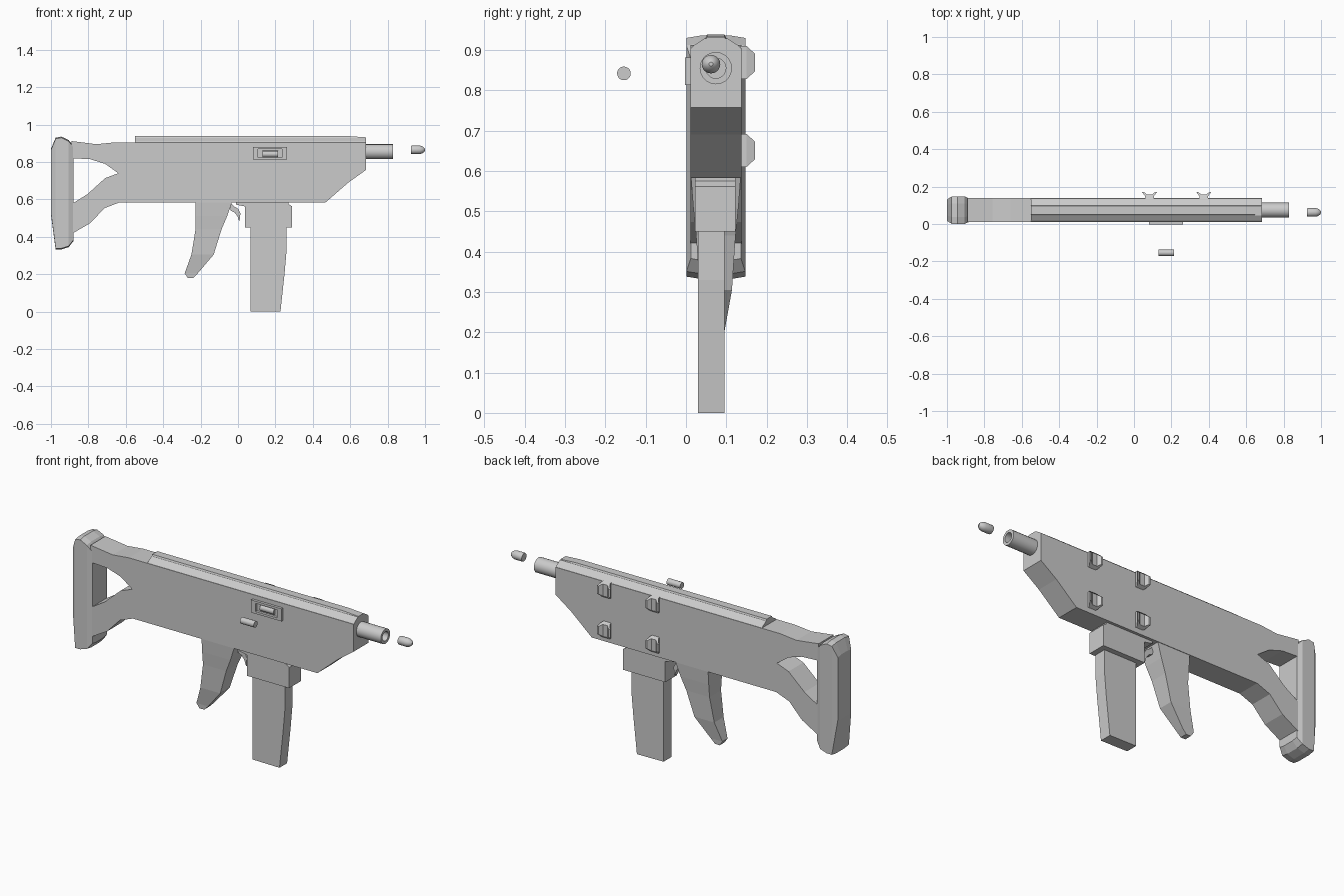
import bpy, bmesh
from math import cos, sin, pi
from mathutils import Vector

MID = 0.074  # centre line of the body in y


def finish(name, bm, smooth=False):
    bmesh.ops.recalc_face_normals(bm, faces=bm.faces)
    me = bpy.data.meshes.new(name)
    bm.to_mesh(me)
    bm.free()
    ob = bpy.data.objects.new(name, me)
    bpy.context.collection.objects.link(ob)
    if smooth:
        bpy.context.view_layer.objects.active = ob
        ob.select_set(True)
        bpy.ops.object.shade_smooth_by_angle(angle=0.6)
        ob.select_set(False)
    return ob


def loft(name, rings, closed=False, smooth=False):
    """Bridge successive rings of points; cap the ends or join them up."""
    bm = bmesh.new()
    vs = [[bm.verts.new(p) for p in r] for r in rings]
    n = len(vs[0])
    pairs = list(zip(vs, vs[1:])) + ([(vs[-1], vs[0])] if closed else [])
    for a, b in pairs:
        for i in range(n):
            j = (i + 1) % n
            bm.faces.new((a[i], a[j], b[j], b[i]))
    if not closed:
        bm.faces.new(vs[0])
        bm.faces.new(vs[-1])
    return finish(name, bm, smooth)


def plate(name, outline, y0, y1):
    """Side outline (x, z) extruded in y."""
    return loft(name, [[(x, y, z) for x, z in outline] for y in (y0, y1)])


def lathe(name, profile, y, z, closed=False, n=20):
    """Turn (x, radius) about an axis along x."""
    return loft(name, [[(x, y + r * cos(2 * pi * i / n), z + r * sin(2 * pi * i / n))
                        for i in range(n)] for x, r in profile], closed, True)


# Receiver with the open stock arms
plate("receiver", [
    (0.684, 0.905), (0.684, 0.757), (0.59, 0.69), (0.467, 0.583), (-0.636, 0.583),
    (-0.714, 0.553), (-0.79, 0.473), (-0.89, 0.415), (-0.89, 0.575), (-0.805, 0.628),
    (-0.71, 0.714), (-0.64, 0.74), (-0.71, 0.79), (-0.79, 0.815), (-0.89, 0.82),
    (-0.89, 0.912), (-0.757, 0.895), (-0.66, 0.905)], 0.011, 0.138)

# Top rail and its raised rib
rail = [(0.011, 0.903), (0.020, 0.912), (0.046, 0.929), (0.102, 0.929), (0.129, 0.912), (0.138, 0.903)]
loft("top_rail", [[(x, y, z) for y, z in rail] for x in (-0.55, 0.684)])
rib = [(0.046, 0.925), (0.052, 0.938), (0.096, 0.938), (0.102, 0.925)]
loft("rail_rib", [[(x, y, z - d) for y, z in rib] for x, d in ((-0.55, 0), (0.595, 0), (0.684, 0.006))])

# Butt pad: chamfered sections along x
pad = [(-1, 0.52, 0.87, 0.057), (-0.975, 0.332, 0.93, 0.073), (-0.945, 0.332, 0.936, 0.073),
       (-0.905, 0.345, 0.917, 0.073), (-0.88, 0.377, 0.885, 0.062)]
loft("butt_pad", [[(x, MID - w, lo + 0.006), (x, MID - w / 2, lo), (x, MID + w / 2, lo),
                   (x, MID + w, lo + 0.006), (x, MID + w, hi - 0.006), (x, MID + w / 2, hi),
                   (x, MID - w / 2, hi), (x, MID - w, hi - 0.006)] for x, lo, hi, w in pad])

# Pistol grip: sections down z (back x, front x, half width)
grip = [(0.59, -0.227, -0.03, 0.062), (0.51, -0.227, -0.058, 0.056), (0.44, -0.227, -0.088, 0.049),
        (0.305, -0.249, -0.13, 0.040), (0.205, -0.285, -0.215, 0.022), (0.18, -0.268, -0.24, 0.02)]
loft("grip", [[(a, MID - w, z), (b, MID - w, z), (b, MID + w, z), (a, MID + w, z)]
              for z, a, b, w in grip])

# Trigger
plate("trigger", [(-0.045, 0.585), (-0.02, 0.562), (0.0, 0.55), (0.013, 0.525), (0.008, 0.48),
                  (-0.003, 0.51), (-0.018, 0.53), (-0.04, 0.54)], 0.058, 0.088)

# Magazine well and magazine
plate("magazine_well", [(0.038, 0.45), (0.29, 0.45), (0.29, 0.562), (0.27, 0.575), (0.27, 0.59),
                        (-0.01, 0.59), (-0.01, 0.572), (0.038, 0.562)], 0.022, 0.123)
plate("magazine", [(0.067, 0.46), (0.067, 0.002), (0.227, 0), (0.249, 0.205), (0.26, 0.33),
                   (0.26, 0.46)], 0.03, 0.095)

# Barrel
lathe("barrel", [(0.66, 0.04), (0.83, 0.04), (0.83, 0.025), (0.66, 0.025)], MID, 0.855, closed=True)


# Ejection port frame with a chambered round
def rect(y, hx, hz):
    return [(0.171 + sx * hx, y, 0.847 + sz * hz) for sx, sz in ((-1, -1), (1, -1), (1, 1), (-1, 1))]


loft("ejection_port", [rect(0.015, 0.091, 0.034), rect(-0.003, 0.091, 0.034),
                       rect(-0.003, 0.064, 0.022), rect(0.015, 0.064, 0.022)], closed=True)
lathe("chambered_round", [(0.131, 0.016), (0.213, 0.016)], 0.013, 0.847)

# Four accessory clips on the far side: flared profile with tapered ends
half = [(0.022, 0.135, 0.041), (0.024, 0.15, 0.041), (0.040, 0.171, 0.022),
        (0.030, 0.171, 0.022), (0.014, 0.158, 0.032)]
clip = half + [(-x, y, h) for x, y, h in reversed(half)]
for i, cx in enumerate((0.083, 0.373)):
    for j, cz in enumerate((0.869, 0.651)):
        loft(f"clip_{i}{j}", [[(cx + x, y, cz + s * h) for x, y, h in clip] for s in (-1, 1)])

# Fired bullet and ejected casing
lathe("bullet", [(0.925, 0.021), (0.93, 0.023), (0.972, 0.023), (0.985, 0.019), (0.995, 0.012), (1.0, 0.005)],
      0.062, 0.865)
lathe("casing", [(0.131, 0.017), (0.213, 0.017)], -0.154, 0.842)
